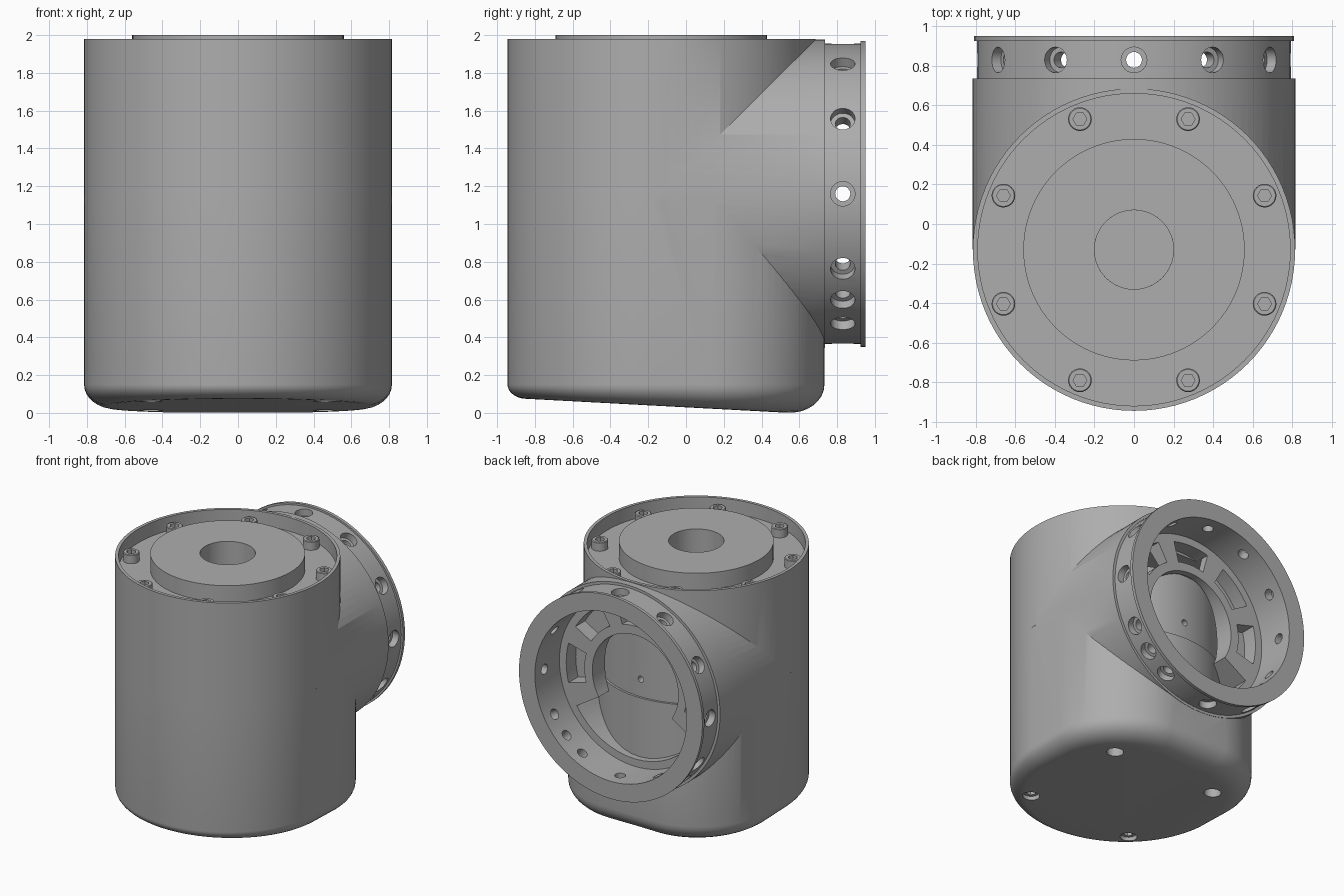
import bpy, bmesh, math
from mathutils import Matrix, Vector

if "Cube" in bpy.data.objects:
    bpy.data.objects.remove(bpy.data.objects["Cube"])

grey = bpy.data.materials.new("machined grey")
grey.use_nodes = True
COLOUR = (0.42, 0.42, 0.42, 1)
grey.diffuse_color = COLOUR
grey.node_tree.nodes["Principled BSDF"].inputs["Base Color"].default_value = COLOUR

AXIS_Y = -0.13      # centre line of the upright housing
PORT_Z = 1.16       # centre line of the rear port
R = 0.815


def loft(bm, rings, matrix=Matrix()):
    """Closed solid through rings of equal point count."""
    rows = [[bm.verts.new(matrix @ Vector(p)) for p in ring] for ring in rings]
    n = len(rows[0])
    for a, b in zip(rows, rows[1:]):
        for i in range(n):
            j = (i + 1) % n
            bm.faces.new((a[i], a[j], b[j], b[i]))
    bm.faces.new(rows[0][::-1])
    bm.faces.new(rows[-1])


def circle(r, z, n):
    return [(r * math.cos(2 * math.pi * i / n), r * math.sin(2 * math.pi * i / n), z)
            for i in range(n)]


def lathe(bm, profile, matrix=Matrix(), n=96):
    loft(bm, [circle(r, z, n) for r, z in profile], matrix)


def sector(bm, r0, r1, mid, half, z0, z1, matrix):
    angles = [math.radians(mid - half + 2 * half * i / 16) for i in range(17)]
    edge = [(r1, a) for a in angles] + [(r0, a) for a in reversed(angles)]
    loft(bm, [[(r * math.cos(a), r * math.sin(a), z) for r, a in edge]
              for z in (z0, z1)], matrix)


def make(name, bm):
    bmesh.ops.recalc_face_normals(bm, faces=bm.faces)
    mesh = bpy.data.meshes.new(name)
    bm.to_mesh(mesh)
    bm.free()
    ob = bpy.data.objects.new(name, mesh)
    bpy.context.collection.objects.link(ob)
    mesh.materials.append(grey)
    return ob


def boolean(ob, bm, operation="DIFFERENCE"):
    tool = make("cutter", bm)
    mod = ob.modifiers.new("cut", "BOOLEAN")
    mod.operation, mod.solver, mod.object = operation, "EXACT", tool
    bpy.context.view_layer.update()
    result = bpy.data.meshes.new_from_object(
        ob.evaluated_get(bpy.context.evaluated_depsgraph_get()))
    ob.modifiers.clear()
    ob.data = result
    bpy.data.objects.remove(tool)


def smooth(ob):
    bpy.ops.object.select_all(action="DESELECT")
    ob.select_set(True)
    bpy.context.view_layer.objects.active = ob
    bpy.ops.object.shade_smooth_by_angle(angle=math.radians(30))


upright = Matrix.Translation((0, AXIS_Y, 0))
# Local z runs backward along +y, local y runs up
port = Matrix(((-1, 0, 0, 0), (0, 0, 1, 0), (0, 1, 0, PORT_Z), (0, 0, 0, 1)))

# Housing outline: round at the front, rounded square at the back
N = 96


def outline():
    pts = []
    for x, y, _ in circle(1, 0, N):
        if y < -1e-6:
            pts.append((R * x, R * y))
        else:
            side = 0 if abs(x) < 1e-6 else math.copysign(0.215, x)
            pts.append((0.6 * x + side, 0.6 * y + 0.263))
    return pts


def base_ring(t):
    """Ring of the rounded, sloping underside."""
    ring = []
    for x, y in outline():
        depth = 0.07 + 0.0535 * (y + R)
        k = 1 - 1.3 * depth * (1 - math.cos(t)) / math.hypot(x, y)
        ring.append((x * k, y * k, 0.15 - (0.07 + 0.0535 * (y * k + R)) * math.sin(t)))
    return ring


rings = [base_ring(math.pi / 2 * i / 8) for i in range(8, -1, -1)]
rings += [[(x, y, 1.15) for x, y in outline()], circle(R, 1.151, N), circle(R, 1.98, N)]
bm = bmesh.new()
loft(bm, rings, upright)
housing = make("housing", bm)

# Rear port with neck and flange
bm = bmesh.new()
lathe(bm, [(0.816, AXIS_Y), (0.816, 0.735), (0.795, 0.735), (0.795, 0.925),
           (0.81, 0.925), (0.81, 0.95)], port)
boolean(housing, bm, "UNION")

# Recessed top and inner cavity
bm = bmesh.new()
lathe(bm, [(0.79, 1.87), (0.79, 2.1)], upright)
lathe(bm, [(0.72, 0.2), (0.72, 1.75)], upright)
boolean(housing, bm)

# Shaft bore through the lid
bm = bmesh.new()
lathe(bm, [(0.2, 1.6), (0.2, 2.1)], upright, 64)
boolean(housing, bm)

# Port bore, then centre opening, then windows and the open lower sector
bm = bmesh.new()
lathe(bm, [(0.67, 0.64), (0.67, 1.1)], port)
boolean(housing, bm)
bm = bmesh.new()
lathe(bm, [(0.38, 0.2), (0.38, 0.8)], port, 64)
boolean(housing, bm)
bm = bmesh.new()
for k in range(5):
    sector(bm, 0.45, 0.61, 45 * k, 15, 0.52, 0.7, port)
sector(bm, 0.3, 0.61, 270, 58, 0.2, 0.7, port)
boolean(housing, bm)

# Counterbored radial holes round the neck
bm = bmesh.new()
for deg in [30 * k for k in range(12)] + [225, 315]:
    aim = (Matrix.Translation((0, 0.83, PORT_Z))
           @ Matrix.Rotation(math.radians(90 - deg), 4, "Y"))
    lathe(bm, [(0.04, 0.6), (0.04, 0.74), (0.065, 0.74), (0.065, 0.9)], aim, 24)
boolean(housing, bm)

# Screw recesses in the underside
feet = [(x, y) for x in (-0.46, 0.46) for y in (-0.61, 0.335)]
bm = bmesh.new()
for x, y in feet:
    lathe(bm, [(0.062, -0.1), (0.062, 0.16)], Matrix.Translation((x, y, 0)), 24)
boolean(housing, bm)
smooth(housing)

# Core seen through the port, with a small centre hole
bm = bmesh.new()
lathe(bm, [(0.718, 0.201), (0.718, 1.02), (0.7, 1.02), (0.7, 1.55)], upright)
core = make("inner_core", bm)
bm = bmesh.new()
lathe(bm, [(0.025, 0.4), (0.025, 0.8)], port, 24)
boolean(core, bm)
smooth(core)

# Raised output disc with a centre bore
bm = bmesh.new()
lathe(bm, [(0.56, 1.869), (0.56, 2.0)], upright)
disc = make("output_disc", bm)
bm = bmesh.new()
lathe(bm, [(0.2, 1.8), (0.2, 2.1)], upright)
boolean(disc, bm)
smooth(disc)


# Socket head screws
def hexagon(r, z, n=24):
    step = math.pi / 3
    ring = []
    for i in range(n):
        a = 2 * math.pi * i / n
        d = r * math.cos(step / 2) / math.cos(a % step - step / 2)
        ring.append((d * math.cos(a), d * math.sin(a), z))
    return ring


def screw(name, matrix):
    bm = bmesh.new()
    loft(bm, [circle(0.06, 0, 24), circle(0.06, 0.065, 24), circle(0.055, 0.07, 24),
              hexagon(0.035, 0.07), hexagon(0.035, 0.035)], matrix)
    smooth(make(name, bm))


for k in range(8):
    a = math.radians(22.5 + 45 * k)
    screw("lid_screw", Matrix.Translation(
        (0.715 * math.cos(a), AXIS_Y + 0.715 * math.sin(a), 1.869)))
for x, y in feet:
    screw("base_screw", Matrix.Translation((x, y, 0.161)) @ Matrix.Rotation(math.pi, 4, "X"))
